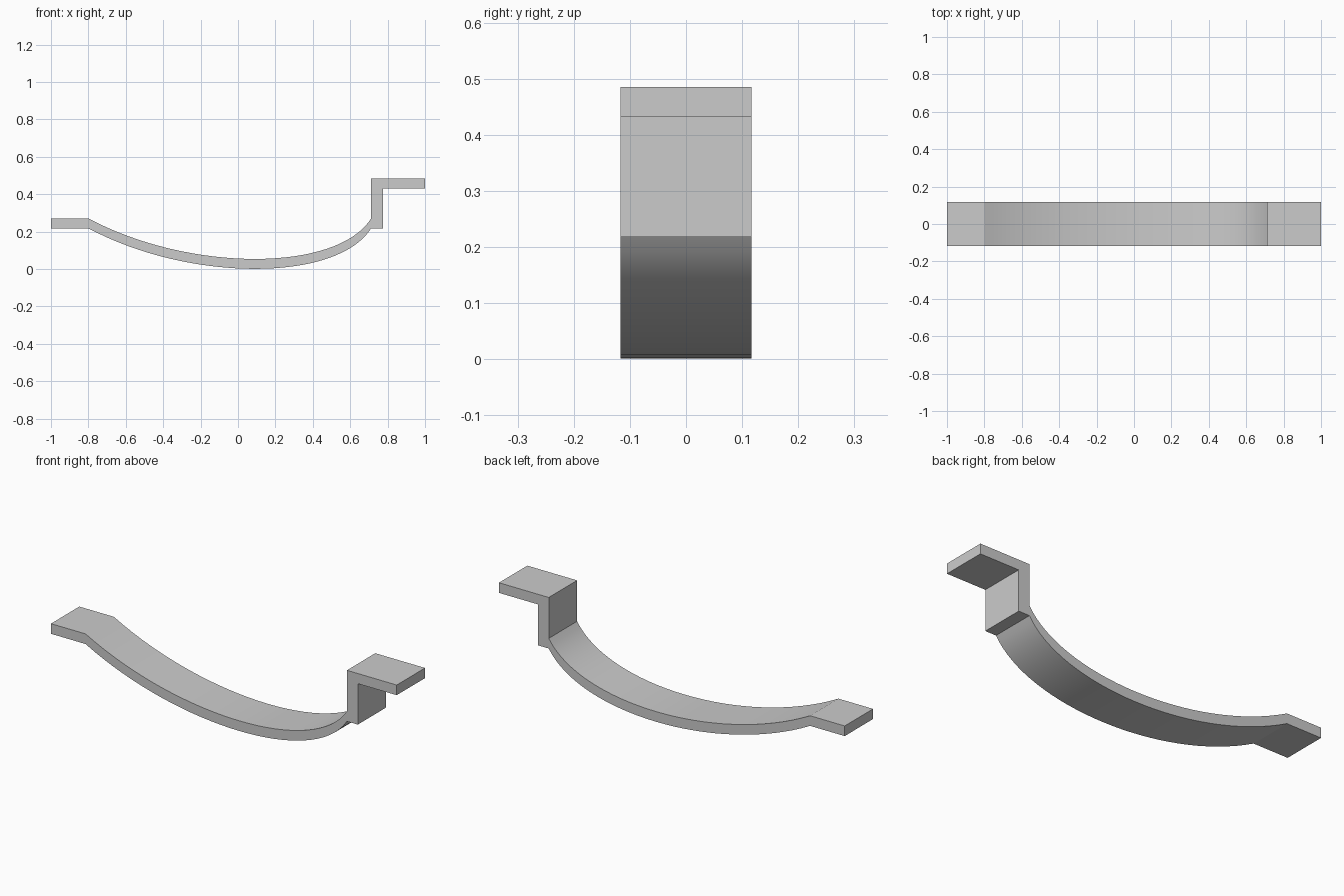
import bpy, bmesh

if "Cube" in bpy.data.objects:
    bpy.data.objects.remove(bpy.data.objects["Cube"])

HALF_W = 0.117   # half width in y
T = 0.053        # strap thickness
STEPS = 32


def bezier(p0, p1, p2, p3, n):
    pts = []
    for i in range(n + 1):
        t = i / n
        w = ((1-t)**3, 3*t*(1-t)**2, 3*t*t*(1-t), t**3)
        pts.append(tuple(sum(k * p[a] for k, p in zip(w, (p0, p1, p2, p3))) for a in (0, 1)))
    return pts


# Sagging underside and matching top line of the strap
under = bezier((-0.8, 0.218), (-0.26, -0.071), (0.53, -0.071), (0.712, 0.218), STEPS)
upper = [(x, z + T) for x, z in under]

# Side outline: left tab, sag, riser, raised right tab
outline = [(-1, 0.218)] + under + [
    (0.775, 0.218), (0.775, 0.432), (1, 0.432), (1, 0.485), (0.712, 0.485),
] + upper[::-1] + [(-1, 0.218 + T)]

# Extrude the outline across the width
bm = bmesh.new()
face = bm.faces.new([bm.verts.new((x, -HALF_W, z)) for x, z in outline])
ext = bmesh.ops.extrude_face_region(bm, geom=[face])
bmesh.ops.translate(bm, vec=(0, 2 * HALF_W, 0),
                    verts=[v for v in ext["geom"] if isinstance(v, bmesh.types.BMVert)])
bmesh.ops.recalc_face_normals(bm, faces=bm.faces)
mesh = bpy.data.meshes.new("curved_strap")
bm.to_mesh(mesh)
bm.free()
strap = bpy.data.objects.new("curved_strap", mesh)
bpy.context.collection.objects.link(strap)

# Smooth the sag, keep the corners sharp
bpy.context.view_layer.objects.active = strap
strap.select_set(True)
bpy.ops.object.shade_smooth_by_angle(angle=0.3)
